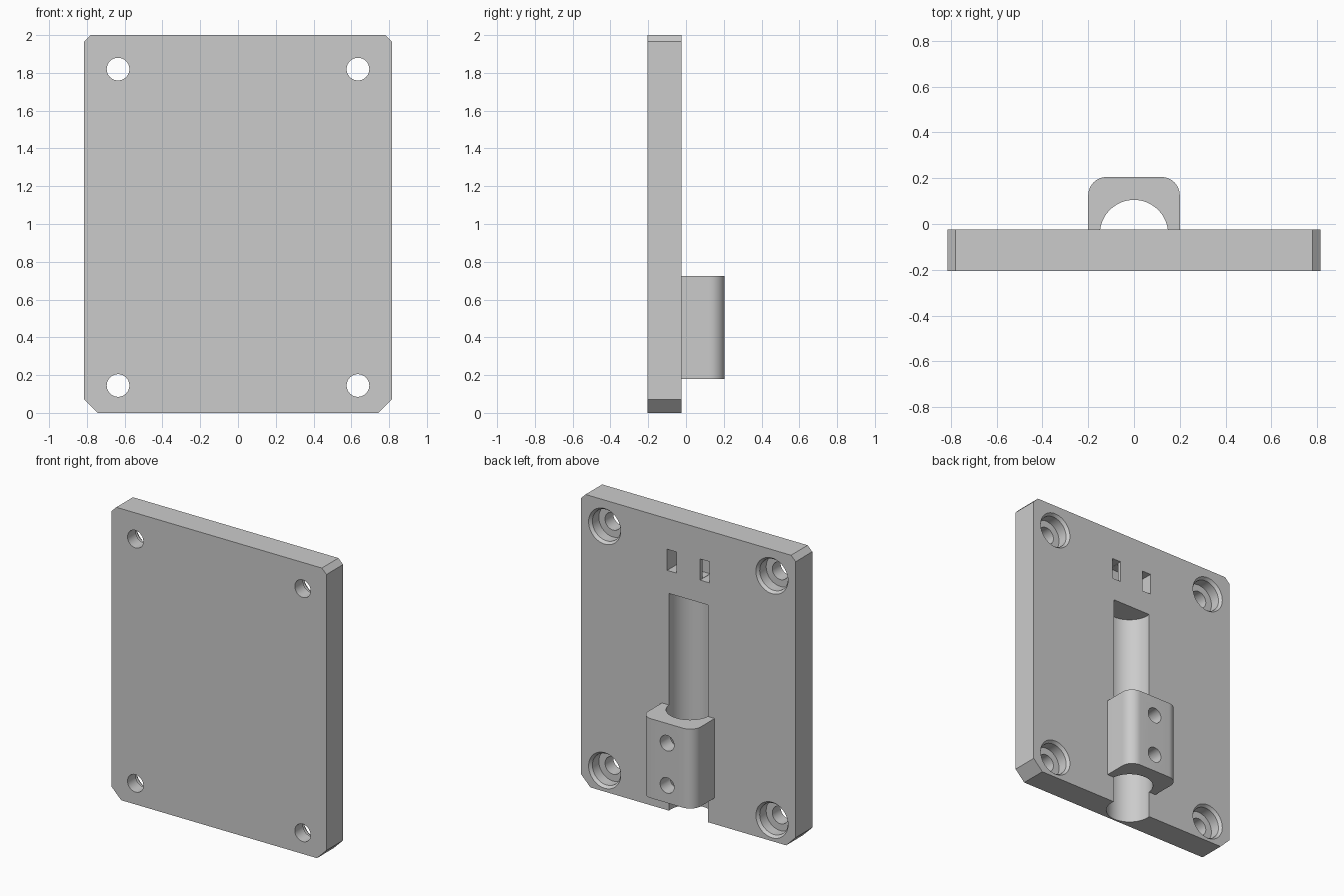
import bpy, bmesh, math

if "Cube" in bpy.data.objects:
    bpy.data.objects.remove(bpy.data.objects["Cube"], do_unlink=True)

grey = bpy.data.materials.new("light_grey")
grey.use_nodes = True
colour = (0.6, 0.6, 0.6, 1)
grey.diffuse_color = colour
grey.node_tree.nodes["Principled BSDF"].inputs["Base Color"].default_value = colour

FRONT, BACK = -0.205, -0.025
ROD_Y, ROD_R = -0.044, 0.149


def prism(name, points, offset):
    """Closed solid swept from a flat outline along an offset."""
    bm = bmesh.new()
    face = bm.faces.new([bm.verts.new(p) for p in points])
    top = bmesh.ops.extrude_face_region(bm, geom=[face])["geom"]
    bmesh.ops.translate(bm, vec=offset, verts=[v for v in top if isinstance(v, bmesh.types.BMVert)])
    bmesh.ops.recalc_face_normals(bm, faces=bm.faces)
    mesh = bpy.data.meshes.new(name)
    bm.to_mesh(mesh)
    bm.free()
    mesh.materials.append(grey)
    obj = bpy.data.objects.new(name, mesh)
    bpy.context.collection.objects.link(obj)
    return obj


def box(name, x0, x1, y0, y1, z0, z1):
    return prism(name, [(x0, y0, z0), (x1, y0, z0), (x1, y1, z0), (x0, y1, z0)], (0, 0, z1 - z0))


def turned(name, x, z, profile, segments=48):
    """Solid of revolution about a y-directed axis; profile is (radius, y)."""
    bm = bmesh.new()
    rings = []
    for r, y in profile:
        angles = [2 * math.pi * i / segments for i in range(segments)]
        rings.append([bm.verts.new((x + r * math.cos(a), y, z + r * math.sin(a))) for a in angles])
    for a, b in zip(rings, rings[1:]):
        for i in range(segments):
            j = (i + 1) % segments
            bm.faces.new((a[i], a[j], b[j], b[i]))
    bm.faces.new(rings[0])
    bm.faces.new(rings[-1])
    bmesh.ops.recalc_face_normals(bm, faces=bm.faces)
    mesh = bpy.data.meshes.new(name)
    bm.to_mesh(mesh)
    bm.free()
    mesh.materials.append(grey)
    obj = bpy.data.objects.new(name, mesh)
    bpy.context.collection.objects.link(obj)
    return obj


def rod(z0, z1):
    ring = [2 * math.pi * i / 96 for i in range(96)]
    return prism("rod_cutter", [(ROD_R * math.cos(a), ROD_Y + ROD_R * math.sin(a), z0) for a in ring],
                 (0, 0, z1 - z0))


def carve(obj, cutters):
    for cutter in cutters:
        cutter.hide_render = True
        mod = obj.modifiers.new("cut", 'BOOLEAN')
        mod.operation = 'DIFFERENCE'
        mod.solver = 'EXACT'
        mod.object = cutter
        bpy.ops.object.select_all(action='DESELECT')
        bpy.context.view_layer.objects.active = obj
        obj.select_set(True)
        bpy.ops.object.modifier_apply(modifier=mod.name)
        bpy.data.objects.remove(cutter, do_unlink=True)
    bpy.ops.object.shade_smooth_by_angle(angle=math.radians(25))


# Backing plate with small top chamfers and larger bottom ones
W, TOP, LOW = 0.815, 0.035, 0.072
half = [(W - LOW, 0), (W, LOW), (W, 2 - TOP), (W - TOP, 2)]
outline = half + [(-x, z) for x, z in reversed(half)]
plate = prism("mounting_plate", [(x, FRONT, z) for x, z in outline], (0, BACK - FRONT, 0))

# Rod groove, counterbored screw holes, and strap slots joined by a tunnel
cutters = [rod(-0.1, 1.49)]
bore = [(0.06, FRONT - 0.05), (0.06, BACK - 0.09), (0.107, BACK - 0.09),
        (0.107, BACK - 0.02), (0.122, BACK), (0.122, BACK + 0.05)]
for side in (-1, 1):
    for z in (0.145, 1.82):
        cutters.append(turned("screw_cutter", side * 0.635, z, bore))
    inner, outer = sorted((side * 0.09, side * 0.16))
    cutters.append(box("slot_cutter", inner, outer, BACK - 0.11, BACK + 0.05, 1.645, 1.79))
cutters.append(box("tunnel_cutter", -0.12, 0.12, BACK - 0.108, BACK - 0.025, 1.647, 1.788))
carve(plate, cutters)

# Rod clamp with rounded outer corners
R, CX, CY = 0.08, 0.12, 0.125
arc = [math.radians(90 * i / 12) for i in range(13)]
right = [(0.2, BACK)] + [(CX + R * math.cos(a), CY + R * math.sin(a)) for a in arc]
section = right + [(-x, y) for x, y in reversed(right)]
clamp = prism("rod_clamp", [(x, y, 0.18) for x, y in section], (0, 0, 0.545))
holes = [turned("clamp_screw_cutter", 0, z, [(0.053, 0), (0.053, 0.3)], 32) for z in (0.30, 0.59)]
carve(clamp, [rod(0, 1)] + holes)
